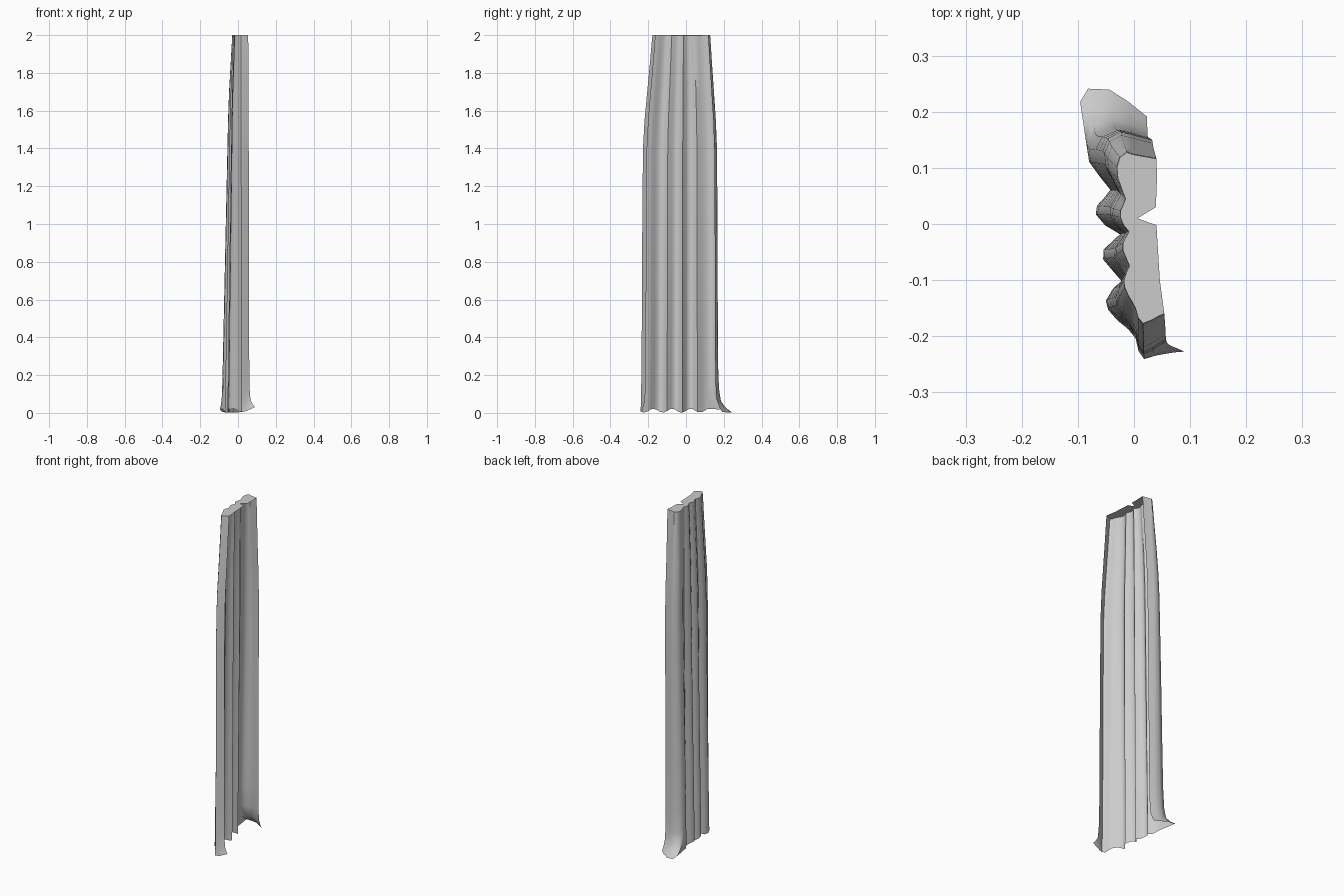
import bpy, bmesh, math

# Hem outline of the hanging cloth, front edge to back edge; open on the wall side
hem_line = [(.06, -.213), (.05, -.218), (.035, -.228), (.018, -.236), (.008, -.222), (.003, -.2),
            (-.01, -.184), (-.03, -.168), (-.046, -.15), (-.05, -.135),
            (-.038, -.115), (-.022, -.1), (-.042, -.077), (-.055, -.062), (-.054, -.045),
            (-.038, -.03), (-.025, -.018), (-.052, -.002), (-.068, .017), (-.066, .032),
            (-.052, .047), (-.042, .06), (-.062, .085), (-.08, .11), (-.084, .135),
            (-.07, .158), (-.035, .17), (-.005, .165), (.024, .155)]

# Height, width factor, pleat depth, floor flare
levels = [(2, .75, 0, 0), (1.985, .76, .02, 0), (1.85, .81, .16, 0), (1.7, .87, .32, 0),
          (1.55, .93, .42, 0), (1.4, .965, .48, 0), (1.15, .975, .58, 0),
          (.85, .985, .7, 0), (.5, .99, .84, 0), (.25, 1, .94, .0), (.13, 1.005, .98, .06),
          (.07, 1.01, 1, .2), (.035, 1.015, 1, .6), (.012, 1.02, 1, 1)]


def point(x, y, z, wide, depth, flare):
    top_x = x * .36 if x < 0 else x * .9
    if y > .15 and x > 0:
        top_x = .04
    px = top_x + (x - top_x) * depth
    py = y * wide
    # back corner drags outward along the floor
    if y > .13:
        k = max(0, min(1, (.03 - x) / .09))
        py += flare * (.03 + .05 * k)
        px -= flare * .012 * k
    # front free edge kicks out
    if y < -.2 and x > .03:
        k = (x - .03) / .03
        px += flare * .03 * k
        py -= flare * .01 * k
        z += flare * .028 * k
    # scalloped hem
    z += max(0, 1 - z / .25) * .011 * math.sin(y * 65)
    return px, py, max(z, 0)


bm = bmesh.new()
rings = [[bm.verts.new(point(x, y, *lv)) for x, y in hem_line] for lv in levels]
for a, b in zip(rings, rings[1:]):
    for i in range(len(hem_line) - 1):
        bm.faces.new((a[i], b[i], b[i + 1], a[i + 1]))

# flat top header with a small notch in its wall edge
wall_edge = [(.041, .085), (.039, .03), (.006, .01), (.04, -.002), (.046, -.1)]
header = [bm.verts.new((x, y, 1.998)) for x, y in wall_edge]
bm.faces.new(rings[0] + header)

mesh = bpy.data.meshes.new("curtain")
bm.to_mesh(mesh)
bm.free()
curtain = bpy.data.objects.new("curtain", mesh)
bpy.context.collection.objects.link(curtain)

bpy.context.view_layer.objects.active = curtain
curtain.select_set(True)
bpy.ops.object.shade_smooth_by_angle(angle=math.radians(50))
